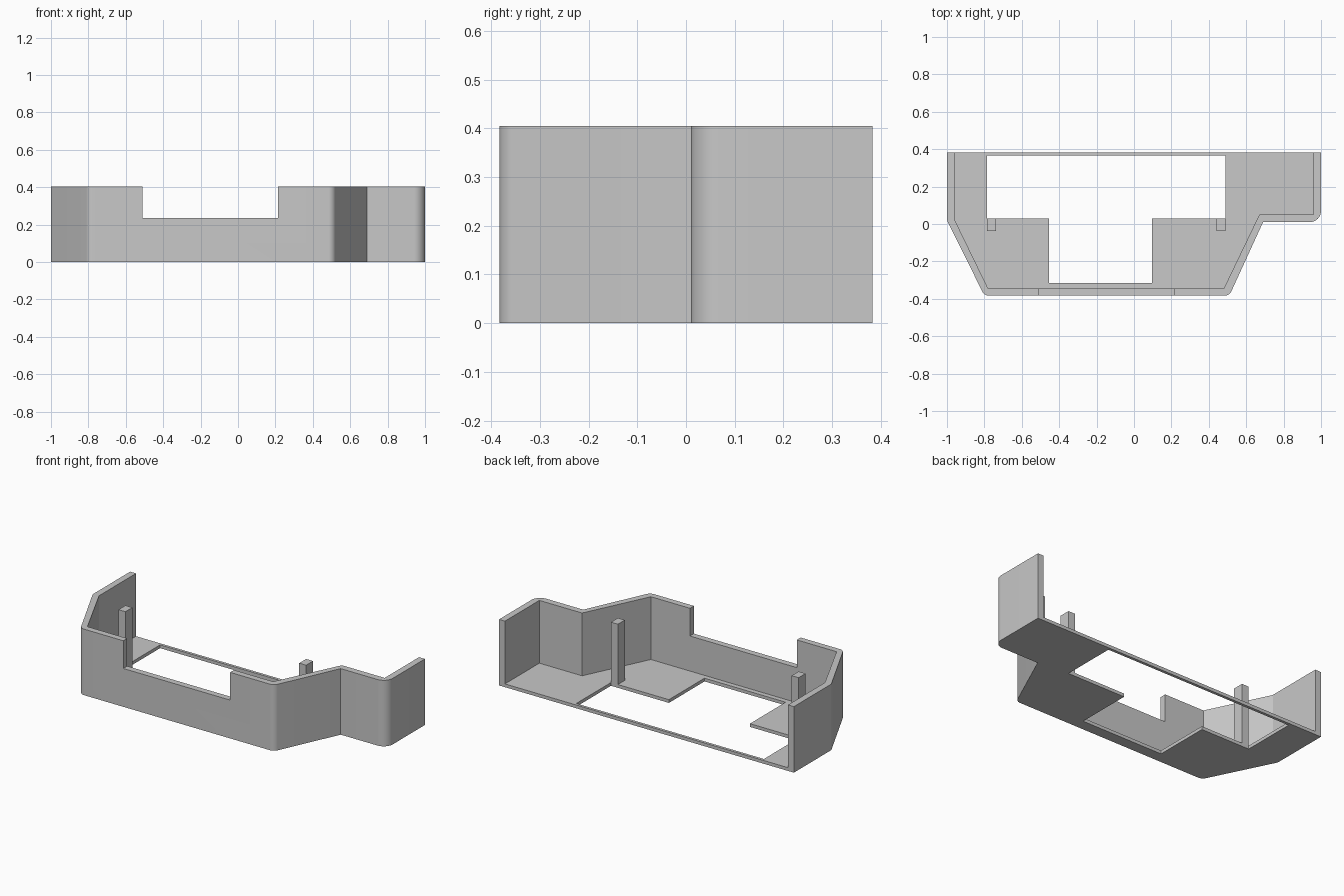
import bpy, math
from mathutils import Vector

cube = bpy.data.objects.get("Cube")
if cube:
    bpy.data.objects.remove(cube, do_unlink=True)

grey = bpy.data.materials.new("plain grey")
grey.use_nodes = True
grey.diffuse_color = (0.58, 0.58, 0.58, 1)
grey.node_tree.nodes["Principled BSDF"].inputs["Base Color"].default_value = grey.diffuse_color

HEIGHT, FLOOR, BACK = 0.405, 0.02, 0.383


def rounded(corners, steps=8):
    """Turn (x, y, radius) corners into an outline with arced corners."""
    pts = []
    for i, (x, y, r) in enumerate(corners):
        p = Vector((x, y))
        if not r:
            pts.append(p)
            continue
        a = (Vector(corners[i - 1][:2]) - p).normalized()
        b = (Vector(corners[(i + 1) % len(corners)][:2]) - p).normalized()
        half = a.angle(b) / 2
        centre = p + (a + b).normalized() * r / math.sin(half)
        start = (p + a * r / math.tan(half) - centre).normalized()
        end = (p + b * r / math.tan(half) - centre).normalized()
        for k in range(steps + 1):
            pts.append(centre + start.lerp(end, k / steps).normalized() * r)
    return pts


def prism(name, outline, z0, z1):
    """Extrude a counter-clockwise outline between two heights."""
    n = len(outline)
    verts = [(p[0], p[1], z) for z in (z0, z1) for p in outline]
    faces = [list(range(n))[::-1], list(range(n, 2 * n))]
    faces += [[i, (i + 1) % n, n + (i + 1) % n, n + i] for i in range(n)]
    mesh = bpy.data.meshes.new(name)
    mesh.from_pydata(verts, [], faces)
    mesh.materials.append(grey)
    obj = bpy.data.objects.new(name, mesh)
    bpy.context.collection.objects.link(obj)
    return obj


def box(x0, x1, y0, y1):
    return [(x0, y0), (x1, y0), (x1, y1), (x0, y1)]


def activate(obj):
    bpy.ops.object.select_all(action='DESELECT')
    obj.select_set(True)
    bpy.context.view_layer.objects.active = obj


def cut(target, cutter):
    mod = target.modifiers.new("cut", 'BOOLEAN')
    mod.operation, mod.solver, mod.object = 'DIFFERENCE', 'EXACT', cutter
    activate(target)
    bpy.ops.object.modifier_apply(modifier=mod.name)
    bpy.data.objects.remove(cutter, do_unlink=True)


# Outer body with rounded front corners
shell = prism("tray_shell", rounded([
    (-1, BACK, 0), (-1, 0.02, 0.03), (-0.8, -BACK, 0.04), (0.51, -BACK, 0.04),
    (0.69, 0.01, 0), (1, 0.01, 0.06), (1, BACK, 0)]), 0, HEIGHT)

# Hollow interior, open at the back and top
cut(shell, prism("interior_cutter", [
    (-0.96, 0.5), (-0.96, 0.025), (-0.78, -0.345), (0.48, -0.345),
    (0.67, 0.05), (0.96, 0.05), (0.96, 0.5)], FLOOR, 0.6))

# Lowered middle of the front wall
cut(shell, prism("notch_cutter", box(-0.51, 0.215, -0.5, -0.3), 0.235, 0.6))

# T-shaped opening in the floor
cut(shell, prism("floor_opening_cutter", [
    (-0.785, 0.366), (-0.785, 0.03), (-0.455, 0.03), (-0.455, -0.315),
    (0.095, -0.315), (0.095, 0.03), (0.488, 0.03), (0.488, 0.366)], -0.1, 0.1))

activate(shell)
bpy.ops.object.shade_smooth_by_angle(angle=math.radians(20))

# Upright posts at the corners of the floor opening
for name, x in (("right_post", -0.785), ("left_post", 0.441)):
    prism(name, box(x, x + 0.047, -0.037, 0.03), FLOOR, 0.39)
